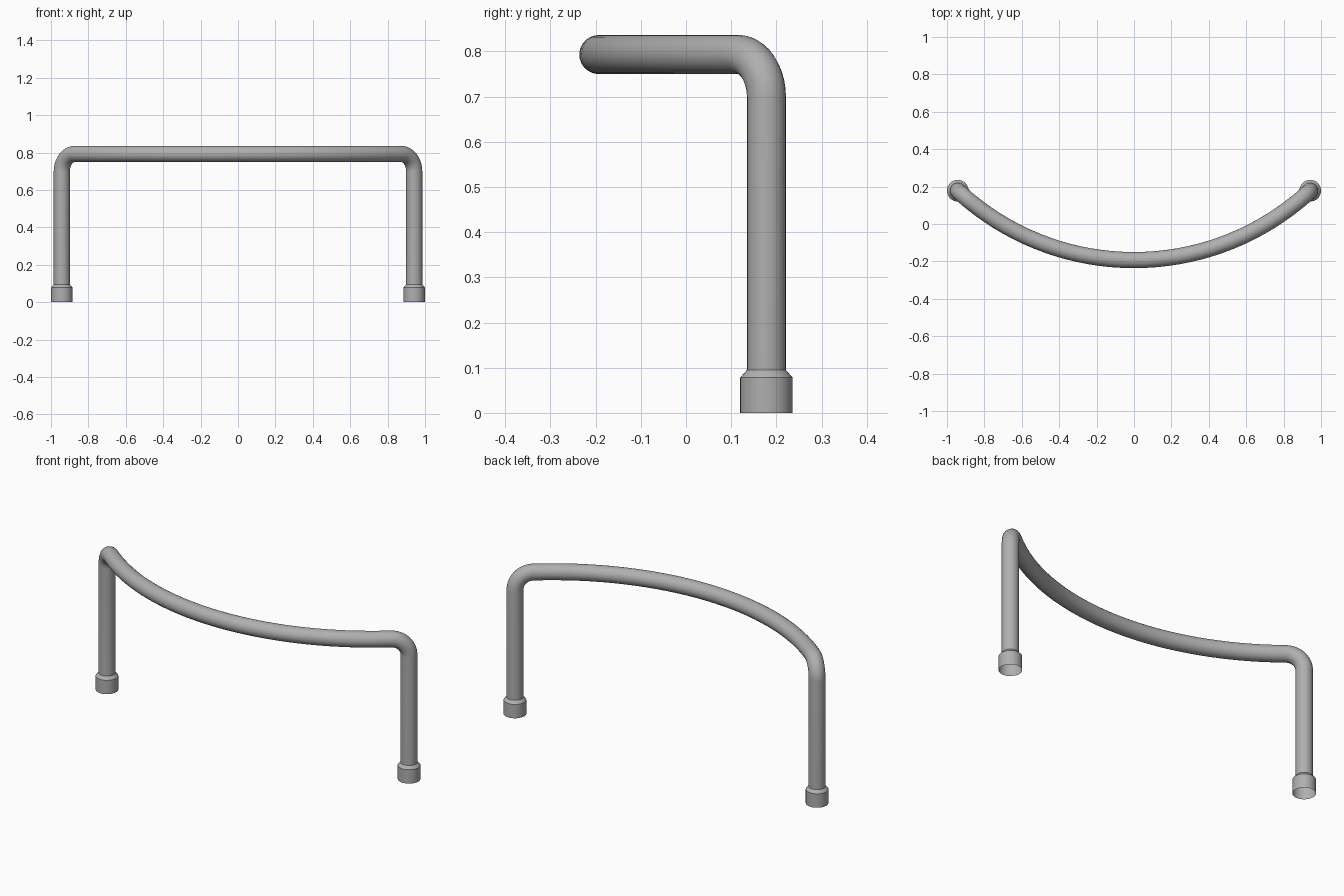
import bpy, bmesh, math

if "Cube" in bpy.data.objects:
    bpy.data.objects.remove(bpy.data.objects["Cube"])

TUBE_R, FOOT_R = 0.0432, 0.058
LEG_X, LEG_Y, FRONT_Y = 0.942, 0.178, -0.193
TOP_Z, BEND_R, FOOT_TOP = 0.793, 0.094, 0.095

# Dark grey paint
paint = bpy.data.materials.new("dark_grey")
paint.diffuse_color = (0.43, 0.43, 0.43, 1)
paint.use_nodes = True
paint.node_tree.nodes["Principled BSDF"].inputs["Base Color"].default_value = paint.diffuse_color

# Plan arc through both legs and the front midpoint
sag = LEG_Y - FRONT_Y
ARC_R = (LEG_X ** 2 + sag ** 2) / (2 * sag)
END = math.asin(LEG_X / ARC_R)


def on_arc(angle, z):
    return (ARC_R * math.sin(angle), FRONT_Y + ARC_R * (1 - math.cos(angle)), z)


def finish(obj):
    obj.data.materials.clear()
    obj.data.materials.append(paint)
    bpy.ops.object.select_all(action='DESELECT')
    obj.select_set(True)
    bpy.context.view_layer.objects.active = obj
    bpy.ops.object.shade_smooth_by_angle(angle=math.radians(35))


# Bent rail: leg, rounded corner, curved top, and the same in reverse
corner = []
for i in range(11):
    t = math.pi / 2 * i / 10
    corner.append((END - BEND_R * (1 - math.cos(t)) / ARC_R,
                   TOP_Z - BEND_R + BEND_R * math.sin(t)))
half = [(END, FOOT_TOP - 0.002)] + corner
limit = corner[-1][0]
top = [(limit * (1 - 2 * i / 32), TOP_Z) for i in range(1, 32)]
path = half + top + [(-a, z) for a, z in reversed(half)]

curve = bpy.data.curves.new("rail_path", 'CURVE')
curve.dimensions = '3D'
curve.bevel_depth = TUBE_R
curve.bevel_resolution = 10
spline = curve.splines.new('POLY')
spline.points.add(len(path) - 1)
for point, (a, z) in zip(spline.points, path):
    point.co = (*on_arc(a, z), 1)
rail = bpy.data.objects.new("bent_rail", curve)
bpy.context.collection.objects.link(rail)
bpy.ops.object.select_all(action='DESELECT')
rail.select_set(True)
bpy.context.view_layer.objects.active = rail
bpy.ops.object.convert(target='MESH')
finish(bpy.context.view_layer.objects.active)


# Foot sleeves: open-bottomed collar with a chamfered top
def foot(name, x):
    n = 32
    bm = bmesh.new()
    rings = [[bm.verts.new((r * math.cos(2 * math.pi * k / n),
                            r * math.sin(2 * math.pi * k / n), z)) for k in range(n)]
             for r, z in ((FOOT_R, 0), (FOOT_R, 0.078), (TUBE_R, FOOT_TOP))]
    for low, high in zip(rings, rings[1:]):
        for k in range(n):
            j = (k + 1) % n
            bm.faces.new((low[k], low[j], high[j], high[k]))
    mesh = bpy.data.meshes.new(name)
    bm.to_mesh(mesh)
    bm.free()
    obj = bpy.data.objects.new(name, mesh)
    obj.location = (x, LEG_Y, 0)
    bpy.context.collection.objects.link(obj)
    finish(obj)


foot("left_foot", -LEG_X)
foot("right_foot", LEG_X)
